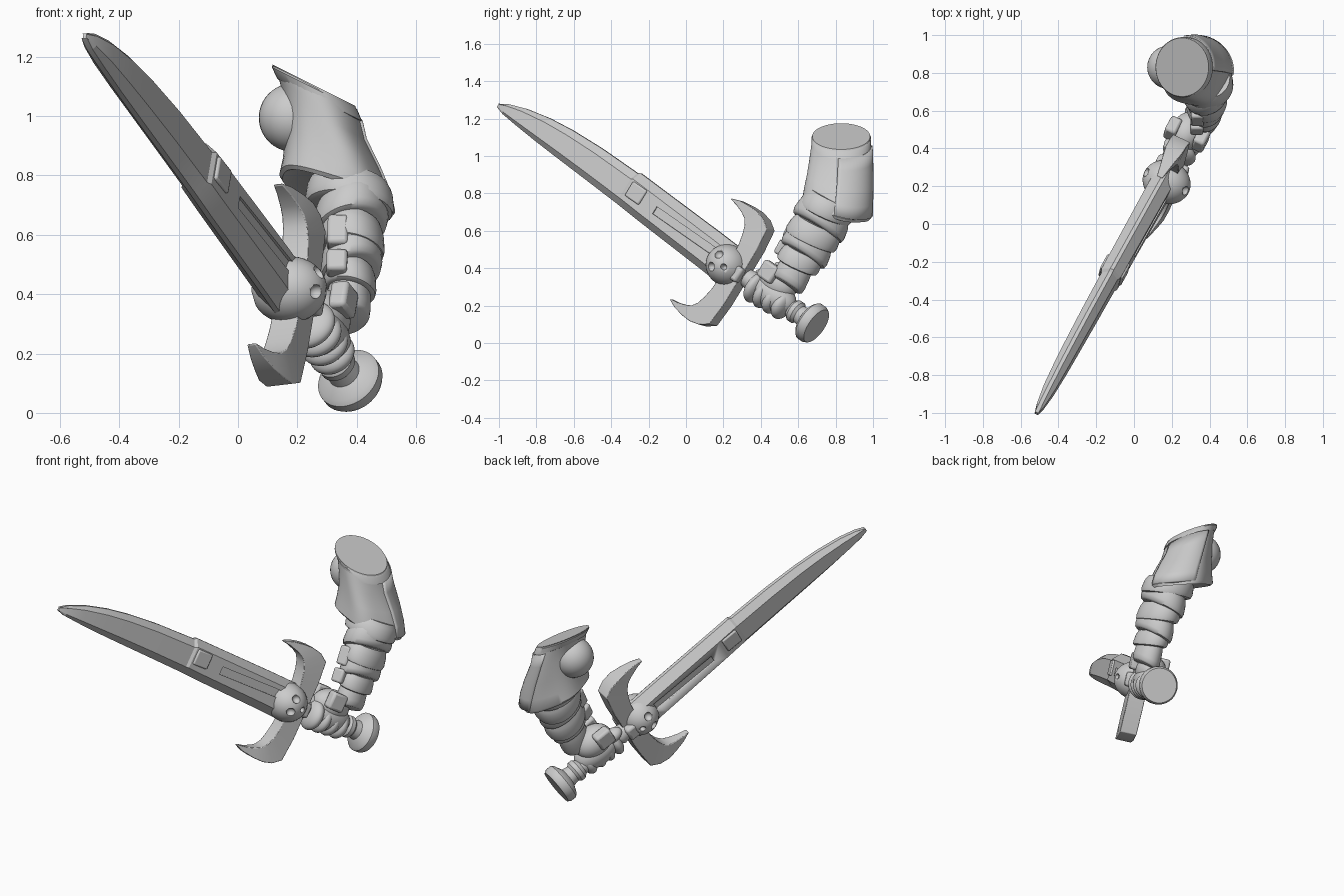
import bpy, bmesh, math
from mathutils import Matrix, Vector

if "Cube" in bpy.data.objects:
    bpy.data.objects.remove(bpy.data.objects["Cube"])

# Sword frame: local x runs to the blade tip, y across the blade, z through its thickness
P = Vector((0.155, 0.235, 0.41))
U = (Vector((-0.52, -0.993, 1.265)) - P).normalized()
V = Vector((0.145, 0.52, 0.84))
V = (V - V.dot(U) * U).normalized()
W = U.cross(V)
SWORD = Matrix.Translation(P) @ Matrix((U, V, W)).transposed().to_4x4()
I = Matrix()


def finish(name, bm, mat=I, angle=35, bevel=0.0, hide=False):
    bmesh.ops.recalc_face_normals(bm, faces=bm.faces)
    me = bpy.data.meshes.new(name)
    bm.to_mesh(me)
    bm.free()
    ob = bpy.data.objects.new(name, me)
    ob.matrix_world = mat
    bpy.context.collection.objects.link(ob)
    bpy.ops.object.select_all(action='DESELECT')
    ob.select_set(True)
    bpy.context.view_layer.objects.active = ob
    bpy.ops.object.shade_smooth_by_angle(angle=math.radians(angle))
    if bevel:
        m = ob.modifiers.new("bevel", 'BEVEL')
        m.width, m.segments, m.limit_method = bevel, 2, 'ANGLE'
        m.angle_limit = math.radians(40)
    ob.hide_render = hide
    if hide:
        ob.hide_set(True)
    return ob


def bridge(bm, rings, closed=True, caps=True):
    rows = [[bm.verts.new(p) for p in r] for r in rings]
    n = len(rows[0])
    for a, b in zip(rows, rows[1:]):
        for i in range(n if closed else n - 1):
            j = (i + 1) % n
            bm.faces.new((a[i], a[j], b[j], b[i]))
    if caps:
        bm.faces.new(rows[0])
        bm.faces.new(rows[-1])


def ring(c, ex, ey, n=40, a0=0, a1=360, k=1.0, fold=0.0):
    full = a1 - a0 == 360
    pts = []
    for i in range(n):
        t = math.radians(a0 + (a1 - a0) * i / (n if full else n - 1))
        r = k * (1 + fold * math.sin(5 * t + 1))
        pts.append(Vector(c) + r * (math.cos(t) * Vector(ex) + math.sin(t) * Vector(ey)))
    return pts


def box(name, size, mat, bevel=0.01, hide=False):
    bm = bmesh.new()
    bmesh.ops.create_cube(bm, size=1)
    bmesh.ops.scale(bm, vec=size, verts=bm.verts)
    return finish(name, bm, mat, bevel=bevel, hide=hide)


def ball(name, c, r, mat=I, hide=False):
    bm = bmesh.new()
    bmesh.ops.create_uvsphere(bm, u_segments=32, v_segments=20, radius=1)
    bmesh.ops.scale(bm, vec=r, verts=bm.verts)
    return finish(name, bm, mat @ Matrix.Translation(c), angle=60, hide=hide)


def cut(target, cutter):
    m = target.modifiers.new("cut", 'BOOLEAN')
    m.operation, m.object, m.solver = 'DIFFERENCE', cutter, 'EXACT'


def at(u, v, w):
    return SWORD @ Matrix.Translation((u, v, w))


# Blade: broad flats with narrow bevels, thick base, thinner forward part
BLADE = at(0, 0, -.008)
stations = [(-.02, -.11, .115, .06), (.14, -.10, .122, .06), (.6, -.078, .136, .057),
            (.725, -.07, .14, .056), (.74, -.069, .13, .047), (1.0, -.058, .13, .045),
            (1.2, -.05, .12, .042), (1.35, -.043, .103, .039), (1.5, -.033, .072, .033),
            (1.6, -.024, .038, .022), (1.65, -.01, .01, .006)]
rings = []
for u, lo, hi, t in stations:
    a, b = lo + .2 * (hi - lo), hi - .2 * (hi - lo)
    rings.append([(u, lo, .01), (u, a, t), (u, b, t), (u, hi, .01),
                  (u, hi, -.01), (u, b, -t), (u, a, -t), (u, lo, -.01)])
bm = bmesh.new()
bridge(bm, rings)
blade = finish("blade", bm, BLADE, angle=15)
for s in (1, -1):
    cut(blade, box("fuller_cutter", (.42, .045, .03), at(.31, .027, s * .064 - .008), 0, True))
    box("blade_plate", (.1, .09, .024), at(.665, .045, s * .055 - .008), .008)

# Cross guard: two hooked arms, each swept through (inner point, outer point) pairs to a tip
arm = [((-.01, 0), (-.115, 0)), ((-.01, .07), (-.115, .07)), ((-.005, .14), (-.115, .17)),
       ((.008, .2), (-.102, .3)), ((.025, .245), (-.05, .335)), ((.05, .275), (.01, .348)),
       ((.085, .292), (.07, .347)), ((.14, .308), (.135, .338)), ((.185, .314), (.187, .32))]
for side, name, k in ((1, "upper_guard_arm", .97), (-1, "lower_guard_arm", 1.03)):
    rings = []
    for p, q in arm:
        tp, tq = [.05 * (1 - .7 * max(0, e[0]) / .19) for e in (p, q)]
        rings.append([(p[0], side * k * p[1], tp), (q[0], side * k * q[1], tq),
                      (q[0], side * k * q[1], -tq), (p[0], side * k * p[1], -tp)])
    bm = bmesh.new()
    bridge(bm, rings)
    finish(name, bm, at(0, 0, -.015), bevel=.006)

# Skull boss, the same face on both sides
boss = ball("skull_boss", (.005, 0, -.022), (.115, .112, .13), SWORD)
for s in (1, -1):
    for u, v, r in ((.03, .042, .024), (.03, -.038, .024), (-.035, 0, .016)):
        cut(boss, ball("socket_cutter", (u, v, s * .12 - .022), (r, r, .028), SWORD, True))
    box("skull_jaw", (.07, .085, .06), at(-.085, 0, s * .06 - .01), .015)

# Grip and pommel turned around the sword axis
profile = [(-.05, .04), (-.15, .055), (-.17, .045), (-.43, .047), (-.45, .063), (-.475, .063),
           (-.49, .05), (-.525, .056), (-.545, .098), (-.56, .112), (-.592, .112), (-.61, .102)]
bm = bmesh.new()
bridge(bm, [ring((u, 0, 0), (0, r, 0), (0, 0, r)) for u, r in profile])
finish("grip_and_pommel", bm, at(0, 0, .015))

# Fist: core, four fingers, palm, thumb and knuckle plates
ball("fist_core", (-.3, .01, 0), (.15, .088, .088), SWORD)
for i in range(4):
    ball("finger", (-.2 - .062 * i, -.012, -.005), (.045, .09 - .004 * i, .093 - .004 * i), SWORD)
ball("palm", (-.29, .075, 0), (.115, .09, .09), SWORD)
ball("thumb", (-.19, .055, .04), (.06, .035, .045), SWORD)
rot = SWORD.to_3x3().to_4x4()
for c in ((.355, .445, .38), (.205, .505, .37)):
    box("knuckle_plate", (.1, .1, .065), Matrix.Translation(c) @ rot, .014)

# Forearm wrapped in overlapping bands: start, end, depth radius, width ratio
A, B = Vector((.378, .775, .76)), Vector((.365, .56, .35))
d = (B - A).normalized()
ey = Vector((0, .88, -.475))
ex = ey.cross(d).normalized()
bands = [(0, .17, .147, 1.0), (.15, .34, .155, .8), (.34, .52, .145, .76),
         (.52, .7, .138, .74), (.7, .85, .117, .75), (.85, 1.08, .094, .8)]
for i, (t0, t1, r, w) in enumerate(bands):
    tilt = d * (.16 if i % 2 else -.12)
    e1, e2 = ex * w + tilt, ey + tilt * .5
    bm = bmesh.new()
    bridge(bm, [ring(A.lerp(B, t0 + (t1 - t0) * f) + Vector((.012 * math.sin(math.pi * t0), 0, 0)), e1, e2, k=r * g)
                for f, g in ((-.25, .88), (0, .95), (.2, .985), (.75, 1.02), (1, .98), (1.08, .88))])
    finish("forearm_band", bm, angle=45)
arm_rot = Matrix((ex, ey, d)).transposed().to_4x4()
for t, s in ((.5, .11), (.75, .08)):
    box("forearm_guard", (.07, .07, s), Matrix.Translation(A.lerp(B, t) - ey * .11 + Vector((-.035, 0, 0))) @ arm_rot, .012)

# Sleeve with flared hem, flat cut on top
sleeve = [((.255, .83, 1.105), (.14, 0, -.07), (0, .155, 0), 0),
          ((.275, .828, 1.05), (.135, 0, -.065), (0, .16, 0), .01),
          ((.29, .825, .98), (.135, 0, -.06), (0, .166, -.01), .02),
          ((.315, .82, .88), (.158, 0, -.06), (0, .174, -.03), .03),
          ((.327, .812, .80), (.18, 0, -.062), (0, .18, -.045), .035),
          ((.328, .808, .745), (.192, 0, -.068), (0, .184, -.055), .03),
          ((.328, .808, .73), (.182, 0, -.068), (0, .174, -.055), .03),
          ((.33, .80, .75), (.13, 0, -.05), (0, .135, -.05), 0)]
bm = bmesh.new()
bridge(bm, [ring(c, x, y, 60, fold=f) for c, x, y, f in sleeve])
finish("sleeve", bm, angle=40)

# Outer armour plate on the back corner of the sleeve
bm = bmesh.new()
bridge(bm, [ring(c, x, y, 16, -5, 95 - 4 * i) for i, (c, x, y, f) in enumerate(sleeve[1:6])], False, False)
plate = finish("sleeve_plate", bm, angle=40)
m = plate.modifiers.new("thickness", 'SOLIDIFY')
m.thickness, m.offset = .02, 0

# Joint ball and collar band on the inner side
ball("shoulder_joint", (.185, .83, .995), (.115, .115, .115))
bm = bmesh.new()
bridge(bm, [ring(Vector((.255, .83, 1.1)) + Vector((.02, 0, -.045)) * f, (.14, 0, -.07), (0, .155, 0), k=k)
            for f, k in ((0, 1), (.15, 1.03), (1, 1.02), (1.1, .95))])
finish("collar", bm)
